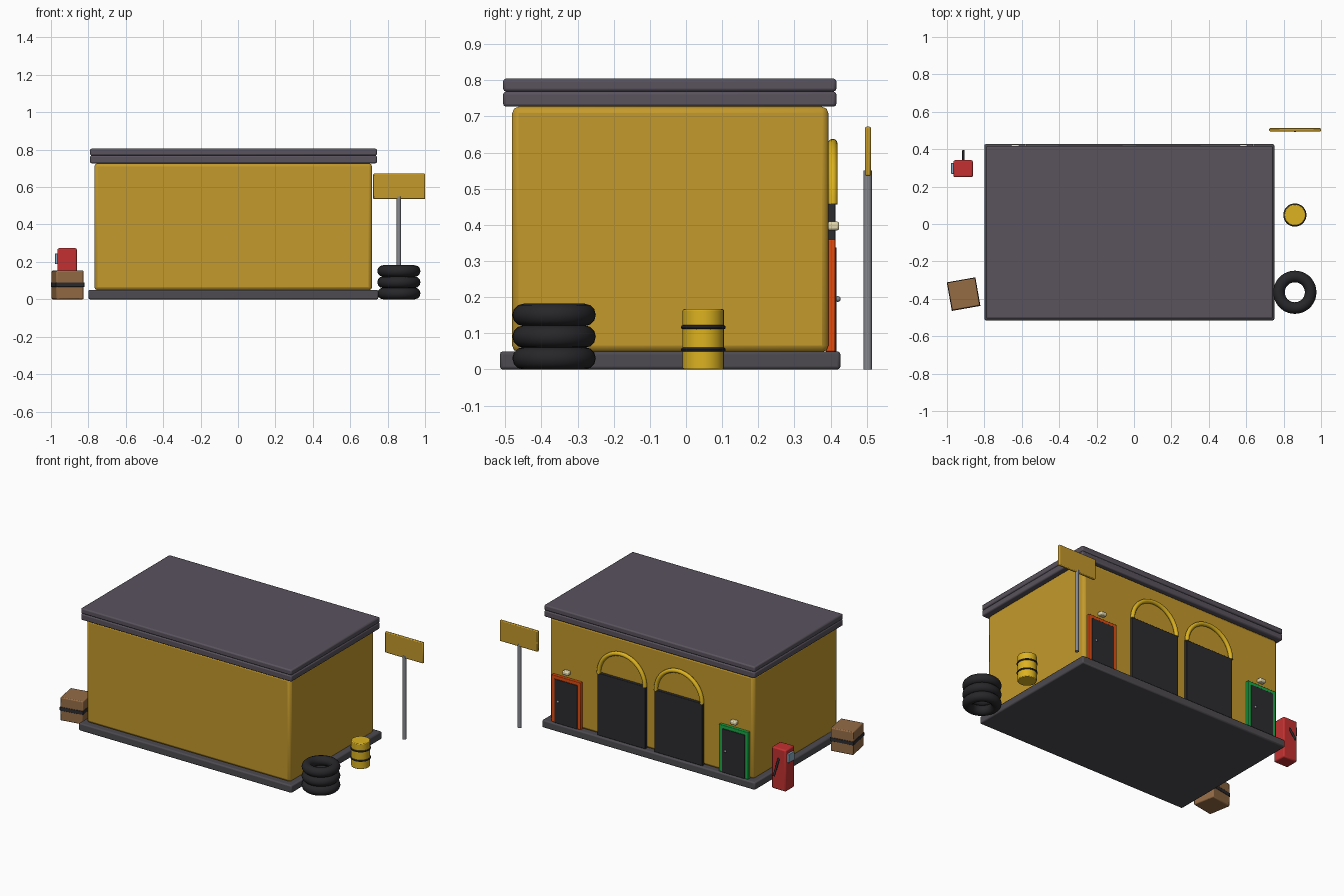
import bpy, math
from mathutils import Vector

if "Cube" in bpy.data.objects:
    bpy.data.objects.remove(bpy.data.objects["Cube"])


def mat(name, r, g, b):
    m = bpy.data.materials.new(name)
    m.diffuse_color = (r, g, b, 1)
    m.use_nodes = True
    m.node_tree.nodes["Principled BSDF"].inputs["Base Color"].default_value = m.diffuse_color
    return m


OCHRE = mat("ochre", 0.55, 0.32, 0.025)
YELLOW = mat("yellow", 0.72, 0.45, 0.015)
SLATE = mat("slate", 0.10, 0.085, 0.11)
STONE = mat("stone", 0.075, 0.07, 0.08)
DARK = mat("dark", 0.025, 0.024, 0.028)
RUBBER = mat("rubber", 0.02, 0.02, 0.023)
ORANGE = mat("orange", 0.75, 0.07, 0.005)
GREEN = mat("green", 0.01, 0.40, 0.06)
RED = mat("red", 0.55, 0.03, 0.03)
BLUE = mat("blue", 0.25, 0.42, 0.55)
WOOD = mat("wood", 0.30, 0.15, 0.06)
STEEL = mat("steel", 0.24, 0.25, 0.28)
CREAM = mat("cream", 0.75, 0.68, 0.42)


def finish(name, m, smooth=True):
    o = bpy.context.object
    o.name = name
    o.data.materials.append(m)
    if smooth:
        bpy.ops.object.shade_smooth_by_angle(angle=math.radians(40))
    return o


def box(name, lo, hi, m, bevel=0.004, rot=0):
    lo, hi = Vector(lo), Vector(hi)
    bpy.ops.mesh.primitive_cube_add(size=1, location=(lo + hi) / 2, rotation=(0, 0, rot))
    o = bpy.context.object
    o.scale = hi - lo
    bpy.ops.object.transform_apply(location=False, rotation=False, scale=True)
    if bevel:
        b = o.modifiers.new("bevel", 'BEVEL')
        b.width, b.segments = bevel, 2
    return finish(name, m)


def rod(name, a, b, r, m, verts=16, bevel=0):
    a, b = Vector(a), Vector(b)
    d = b - a
    bpy.ops.mesh.primitive_cylinder_add(radius=r, depth=d.length, vertices=verts,
                                        location=(a + b) / 2,
                                        rotation=d.to_track_quat('Z', 'Y').to_euler())
    if bevel:
        mod = bpy.context.object.modifiers.new("bevel", 'BEVEL')
        mod.width, mod.segments = bevel, 2
    return finish(name, m)


def ring(name, loc, major, minor, m, n=12):
    bpy.ops.mesh.primitive_torus_add(location=loc, major_radius=major, minor_radius=minor,
                                     major_segments=36, minor_segments=n)
    return finish(name, m)


def arch(name, cx, y, z, major, minor, m):
    cu = bpy.data.curves.new(name, 'CURVE')
    cu.dimensions = '3D'
    cu.bevel_depth, cu.bevel_resolution, cu.use_fill_caps = minor, 3, True
    n = 24
    s = cu.splines.new('POLY')
    s.points.add(n)
    for i, p in enumerate(s.points):
        t = math.pi * i / n
        p.co = (cx + major * math.cos(t), y, z + major * math.sin(t), 1)
    o = bpy.data.objects.new(name, cu)
    bpy.context.collection.objects.link(o)
    bpy.ops.object.select_all(action='DESELECT')
    o.select_set(True)
    bpy.context.view_layer.objects.active = o
    bpy.ops.object.convert(target='MESH')
    finish(name, m)


# building shell
CX = -0.025
box("base_slab", (-0.80, -0.515, 0), (0.75, 0.427, 0.05), STONE, 0.008)
box("building_body", (-0.768, -0.481, 0.048), (0.717, 0.394, 0.727), OCHRE, 0.018)
box("roof_lower", (-0.791, -0.506, 0.727), (0.743, 0.416, 0.769), SLATE, 0.008)
box("roof_upper", (-0.791, -0.506, 0.769), (0.743, 0.416, 0.805), SLATE, 0.008)

# garage doors and side doors on the rear wall
for side, tag, colour in ((-1, "left", GREEN), (1, "right", ORANGE)):
    gx = CX + side * 0.208
    box(f"garage_door_{tag}", (gx - 0.175, 0.385, 0.05), (gx + 0.175, 0.413, 0.46), DARK, 0.003)
    arch(f"garage_arch_{tag}", gx, 0.406, 0.457, 0.168, 0.0135, YELLOW)
    dx = CX + side * 0.61
    box(f"door_frame_{tag}", (dx - 0.106, 0.385, 0.05), (dx + 0.106, 0.413, 0.36), colour, 0.003)
    box(f"door_panel_{tag}", (dx - 0.083, 0.39, 0.05), (dx + 0.083, 0.417, 0.338), DARK, 0.002)
    box(f"door_lamp_{tag}", (dx - 0.022, 0.39, 0.385), (dx + 0.022, 0.424, 0.409), CREAM, 0.006)
    bpy.ops.mesh.primitive_uv_sphere_add(radius=0.008, segments=12, ring_count=8,
                                         location=(dx + 0.055, 0.42, 0.195))
    finish(f"door_knob_{tag}", STEEL)

# tyre stack
for i in range(3):
    ring(f"tyre_{i + 1}", (0.86, -0.365, 0.031 + i * 0.06), 0.0845, 0.031, RUBBER)

# barrel with hoops
rod("barrel", (0.86, 0.048, 0), (0.86, 0.048, 0.167), 0.057, YELLOW, 28, 0.004)
for i, z in enumerate((0.055, 0.117)):
    ring(f"barrel_hoop_{i + 1}", (0.86, 0.048, z), 0.056, 0.006, DARK, 8)

# sign
rod("sign_post", (0.86, 0.503, 0), (0.86, 0.503, 0.55), 0.0115, STEEL)
box("sign_board", (0.723, 0.495, 0.535), (1.0, 0.512, 0.672), OCHRE, 0.005)

# crate with strap
a = math.radians(10)
c = Vector((-0.911, -0.375))
for name, h, z0, z1, m in (("crate", 0.075, 0, 0.153, WOOD),
                           ("crate_strap", 0.0775, 0.066, 0.09, DARK)):
    box(name, (c.x - h, c.y - h, z0), (c.x + h, c.y + h, z1), m, 0.006 if z0 == 0 else 0.002, a)

# fuel pump
box("pump_body", (-0.965, 0.25, 0), (-0.862, 0.341, 0.273), RED, 0.008)
box("pump_screen", (-0.978, 0.268, 0.188), (-0.955, 0.326, 0.245), BLUE, 0.003)
rod("pump_hose", (-0.912, 0.335, 0.21), (-0.912, 0.39, 0.11), 0.007, RUBBER, 12)
